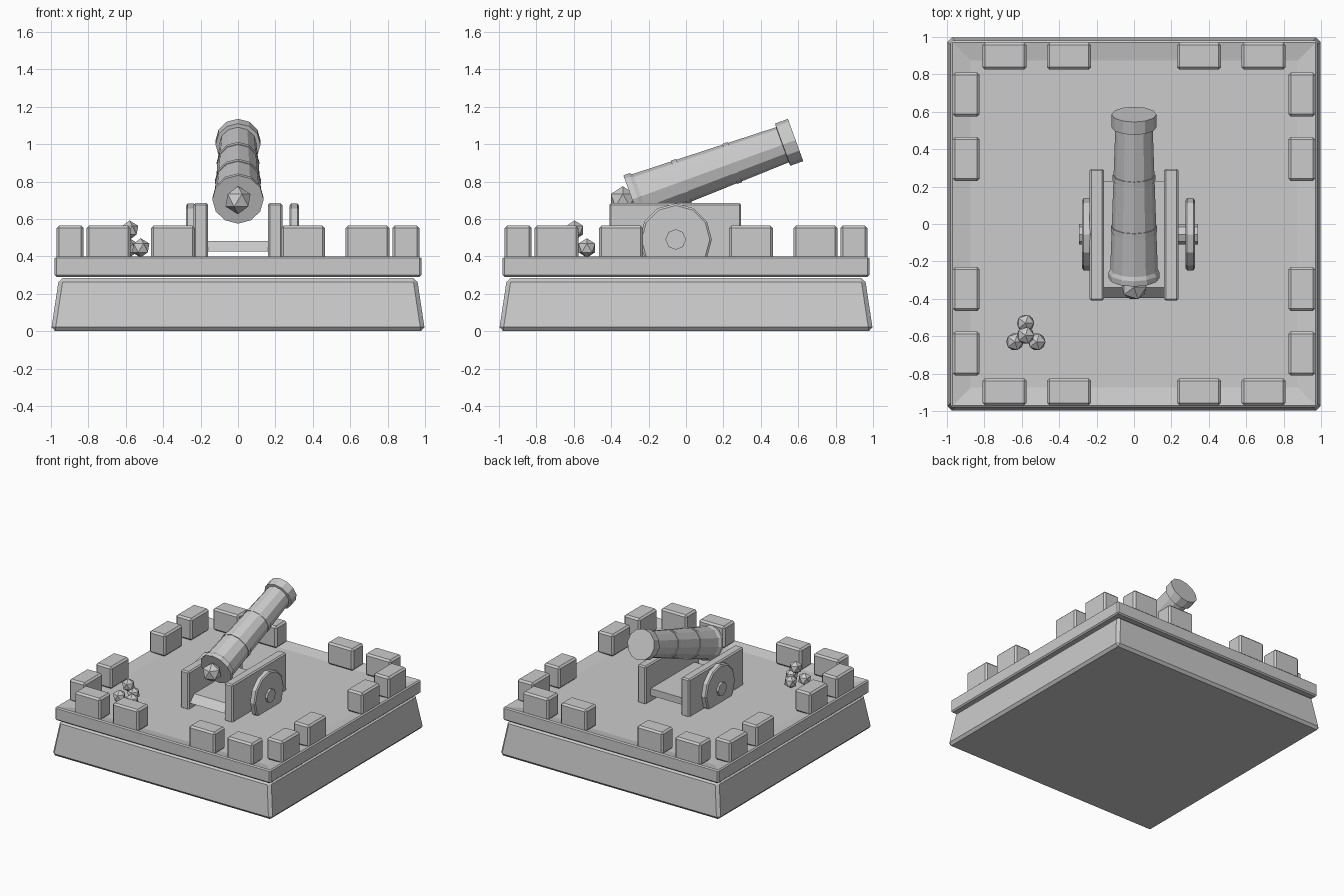
import bpy, bmesh, math
from mathutils import Matrix, Vector

if "Cube" in bpy.data.objects:
    bpy.data.objects.remove(bpy.data.objects["Cube"])


def finish(name, bm, bevel=0.0):
    bmesh.ops.recalc_face_normals(bm, faces=bm.faces)
    me = bpy.data.meshes.new(name)
    bm.to_mesh(me)
    bm.free()
    ob = bpy.data.objects.new(name, me)
    bpy.context.collection.objects.link(ob)
    if bevel:
        m = ob.modifiers.new("bevel", 'BEVEL')
        m.width = bevel
        m.segments = 1
    return ob


def box_bm(lo, hi):
    bm = bmesh.new()
    bmesh.ops.create_cube(bm, size=1)
    for v in bm.verts:
        v.co = Vector([(a + b) / 2 + c * (b - a) for a, b, c in zip(lo, hi, v.co)])
    return bm


def box(name, lo, hi, bevel=0.0):
    return finish(name, box_bm(lo, hi), bevel)


def lathe(name, profile, sides, matrix):
    # closed solid of revolution around local z; profile holds (radius, z)
    bm = bmesh.new()
    rings = []
    for r, z in profile:
        rings.append([bm.verts.new((r * math.cos(math.tau * i / sides),
                                    r * math.sin(math.tau * i / sides), z))
                      for i in range(sides)])
    for a, b in zip(rings, rings[1:]):
        for i in range(sides):
            j = (i + 1) % sides
            bm.faces.new((a[i], a[j], b[j], b[i]))
    bm.faces.new(rings[0])
    bm.faces.new(rings[-1])
    bm.transform(matrix)
    return finish(name, bm)


def ball(name, pos, r):
    bm = bmesh.new()
    bmesh.ops.create_icosphere(bm, subdivisions=1, radius=r)
    bm.transform(Matrix.Translation(pos))
    return finish(name, bm)


# sloped plinth
bm = box_bm((-1, -1, 0), (1, 1, 0.285))
for v in bm.verts:
    if v.co.z > 0.1:
        v.co.x *= 0.957
        v.co.y *= 0.957
finish("plinth", bm, 0.022)

# parapet slab with sunken floor
bm = box_bm((-0.98, -0.98, 0.29), (0.98, 0.98, 0.40))
bm.faces.ensure_lookup_table()
top = max(bm.faces, key=lambda f: f.calc_center_median().z)
bmesh.ops.inset_region(bm, faces=[top], thickness=0.15)
for v in top.verts:
    v.co.z -= 0.022
finish("parapet_slab", bm, 0.01)

# merlons, four per side
for side in range(4):
    for x0, x1 in ((-0.81, -0.575), (-0.465, -0.23), (0.23, 0.465), (0.575, 0.81)):
        bm = box_bm((x0, -0.97, 0.385), (x1, -0.825, 0.565))
        bm.transform(Matrix.Rotation(side * math.pi / 2, 4, 'Z'))
        finish("merlon", bm, 0.014)

# carriage cheeks
for s in (-1, 1):
    xs = sorted((s * 0.16, s * 0.237))
    box("carriage_cheek", (xs[0], -0.41, 0.37), (xs[1], 0.295, 0.685), 0.01)

# carriage bed with slanted rear edge
bm = box_bm((-0.17, -0.395, 0.425), (0.17, 0.23, 0.482))
for v in bm.verts:
    if v.co.y < 0 and v.co.z > 0.45:
        v.co.y = -0.34
finish("carriage_bed", bm)

# wheels and hubs, the pair sitting slightly to the right
for s in (-1, 1):
    m = (Matrix.Translation((0.024, -0.055, 0.49)) @
         Matrix.Rotation(s * math.pi / 2, 4, 'Y'))
    lathe("wheel", [(0.182, 0.252), (0.193, 0.260), (0.193, 0.293), (0.182, 0.301)], 12, m)
    lathe("wheel_hub", [(0.055, 0.20), (0.055, 0.318)], 8, m)

# barrel, tilted up by 20 degrees towards +y
tilt = (Matrix.Translation((0, -0.288, 0.704)) @
        Matrix.Rotation(-math.radians(70), 4, 'X'))
lathe("barrel", [(0.137, 0), (0.137, 0.03), (0.127, 0.05), (0.1, 0.855),
                 (0.12, 0.857), (0.12, 0.93)], 12, tilt)
for z, r in ((0.28, 0.124), (0.57, 0.114)):
    lathe("barrel_ring", [(r, z - 0.015), (r, z + 0.015)], 12, tilt)
ball("breech_knob", (0, -0.338, 0.70), 0.075)

# stacked cannonballs
for p in ((-0.58, -0.53, 0.445), (-0.637, -0.63, 0.445), (-0.52, -0.63, 0.445),
          (-0.58, -0.595, 0.54)):
    ball("cannonball", p, 0.052)
